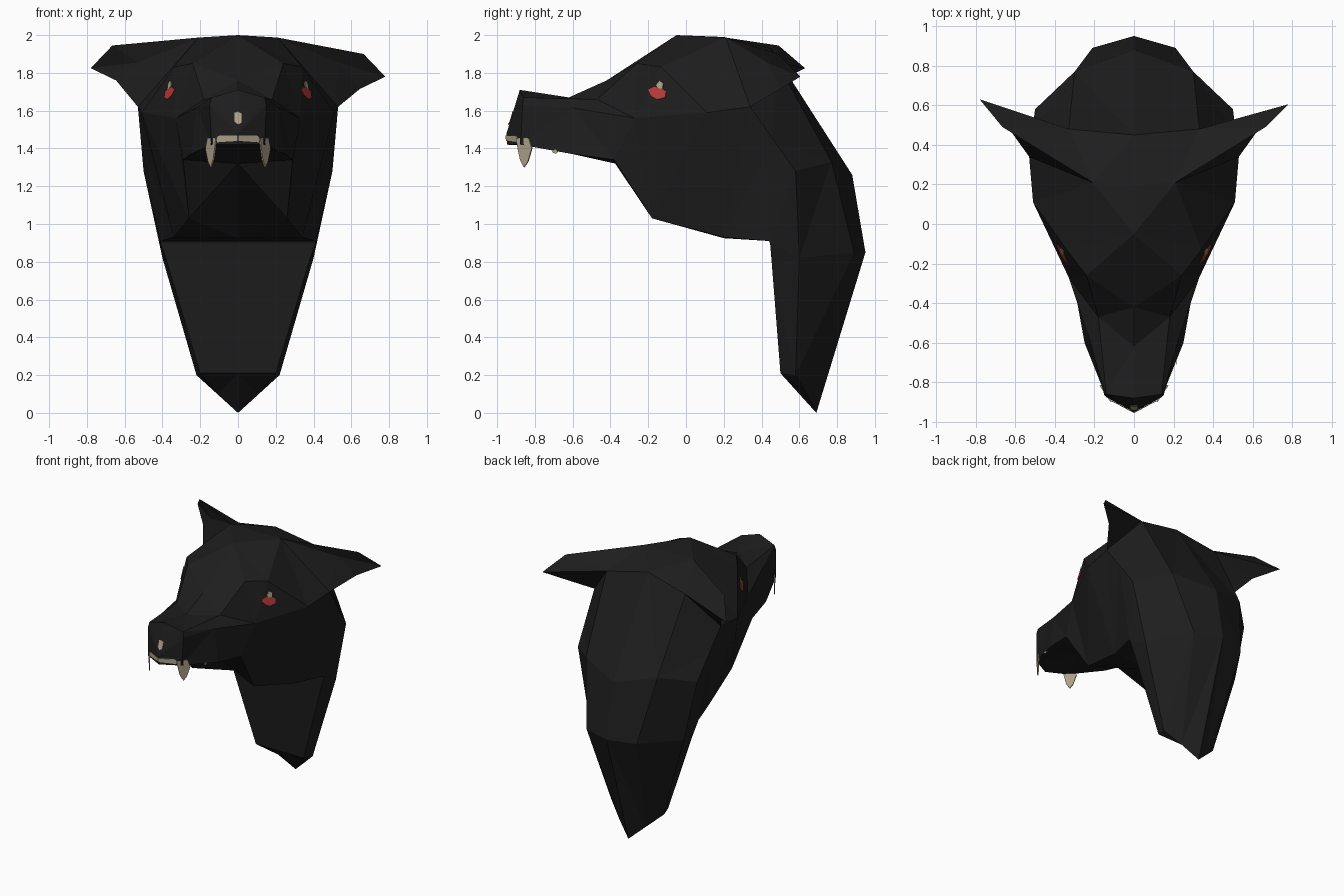
import bpy, bmesh
from mathutils import Vector
from mathutils.bvhtree import BVHTree

if "Cube" in bpy.data.objects:
    bpy.data.objects.remove(bpy.data.objects["Cube"])


def material(name, rgb):
    m = bpy.data.materials.new(name)
    m.diffuse_color = (*rgb, 1)
    m.use_nodes = True
    m.node_tree.nodes["Principled BSDF"].inputs["Base Color"].default_value = m.diffuse_color
    return m


BLACK = material("black fur", (0.0125, 0.0125, 0.0125))
IVORY = material("ivory", (0.42, 0.36, 0.25))
RED = material("red eye", (0.5, 0.045, 0.045))


def finish(bm, name, mat):
    bmesh.ops.remove_doubles(bm, verts=bm.verts, dist=0.0005)
    bmesh.ops.triangulate(bm, faces=bm.faces)
    bmesh.ops.recalc_face_normals(bm, faces=bm.faces)
    me = bpy.data.meshes.new(name)
    bm.to_mesh(me)
    me.materials.append(mat)
    ob = bpy.data.objects.new(name, me)
    bpy.context.collection.objects.link(ob)
    return ob


# Head and neck: half rings (top centre -> side -> underside centre), nose to neck base
rings = [
    [(0, -.88, 1.71), (.14, -.86, 1.67), (.15, -.865, 1.63), (.14, -.875, 1.42), (0, -.948, 1.42)],
    [(0, -.62, 1.67), (.18, -.47, 1.66), (.22, -.60, 1.615), (.25, -.60, 1.37), (0, -.60, 1.40)],
    [(0, -.42, 1.76), (.24, -.26, 1.85), (.33, -.27, 1.56), (.29, -.38, 1.34), (0, -.375, 1.32)],
    [(0, -.05, 2.0), (.34, -.13, 1.83), (.51, .11, 1.59), (.26, -.18, 1.03), (0, -.10, 1.13)],
    [(0, .20, 1.99), (.21, .21, 1.987), (.53, .34, 1.62), (.34, .20, .93), (0, .20, .925)],
    [(0, .45, 1.93), (.33, .48, 1.86), (.515, .46, 1.45), (.41, .44, .91), (0, .44, .91)],
    [(0, .88, 1.26), (.30, .77, 1.33), (.50, .58, 1.28), (.41, .445, .90), (0, .445, .90)],
    [(0, .95, .85), (.21, .89, .85), (.40, .60, .82), (.37, .455, .78), (0, .455, .78)],
    [(0, .69, 0), (.11, .64, .1), (.22, .58, .2), (.20, .50, .21), (0, .50, .21)],
]
nose_tip = (0, -.95, 1.48)
bm = bmesh.new()
for s in (1, -1):
    grid = [[bm.verts.new((s * x, y, z)) for x, y, z in r] for r in rings]
    for a, b in zip(grid, grid[1:]):
        for i in range(4):
            bm.faces.new((a[i], a[i + 1], b[i + 1], b[i]))
    tip = bm.verts.new(nose_tip)
    for i in range(4):
        bm.faces.new((tip, grid[0][i], grid[0][i + 1]))
    bm.faces.new(grid[-1])
head = finish(bm, "head_and_neck", BLACK)
skin = BVHTree.FromPolygons([v.co for v in head.data.vertices],
                            [p.vertices[:] for p in head.data.polygons])

# Ears: folded wedges growing out of the skull, the left one set slightly higher
# points: 0 front root, 1 top corner, 2 tip, 3 lower edge, 4 cheek root, 5 back root, 6 inner fold
EAR_FACES = [(0, 6, 2, 1), (6, 3, 2), (0, 4, 6), (6, 4, 3), (0, 1, 5), (5, 1, 2), (5, 2, 3), (5, 3, 4), (0, 5, 4)]
for side, s, dz, dy in (("right", 1, 0, 0), ("left", -1, .045, .025)):
    pts = [(.21, .21, 1.987), (.665, .49, 1.90 + dz), (.78, .605 + dy, 1.78 + dz), (.645, .50, 1.715 + dz),
           (.53, .34, 1.62), (.33, .48, 1.86), (.53, .43, 1.855)]
    bm = bmesh.new()
    vs = [bm.verts.new((s * x, y, z)) for x, y, z in pts]
    for f in EAR_FACES:
        bm.faces.new([vs[i] for i in f])
    finish(bm, side + "_ear", BLACK)


def plate(name, pts, mat, thickness=0.004):
    bm = bmesh.new()
    bm.faces.new([bm.verts.new(p) for p in pts])
    ob = finish(bm, name, mat)
    mod = ob.modifiers.new("plate", 'SOLIDIFY')
    mod.thickness, mod.offset = thickness, 0


def decal(name, pts, origin, direction, lift, mat):
    """Thin plate dropped onto the skin: each point is cast onto the head."""
    d = Vector(direction)
    hits = [skin.ray_cast(Vector(origin(p)), d)[0] for p in pts]
    plate(name, [h - d * lift for h in hits if h], mat)


# Eyes and their highlights, in side-view (y, z)
eye = [(-.20, 1.71), (-.17, 1.725), (-.13, 1.72), (-.105, 1.70), (-.11, 1.67), (-.15, 1.66), (-.185, 1.68)]
glint = [(-.16, 1.735), (-.14, 1.76), (-.12, 1.745), (-.125, 1.715), (-.15, 1.72)]
for side, s in (("right", 1), ("left", -1)):
    cast = lambda p, s=s: (s * 2, p[0], p[1])
    decal(side + "_eye", eye, cast, (-s, 0, 0), .005, RED)
    decal(side + "_eye_glint", glint, cast, (-s, 0, 0), .006, IVORY)

# Pale mark on the nose, in front-view (x, z)
from_front = lambda p: (p[0], -2, p[1])
mark = [(-.02, 1.59), (0, 1.597), (.02, 1.585), (.02, 1.535), (0, 1.525), (-.02, 1.54)]
decal("nose_mark", mark, from_front, (0, 1, 0), .006, IVORY)

for side, s in (("right", 1), ("left", -1)):
    # Front teeth: a strip on each half of the muzzle tip
    strip = [(s * .001, 1.44), (s * .001, 1.468), (s * .10, 1.468), (s * .115, 1.455), (s * .11, 1.432)]
    decal(side + "_front_teeth", strip, from_front, (0, 1, 0), .004, IVORY)
    # Fangs: flat blades set diagonally under the lip; (t along the blade, z)
    a, b = Vector((s * .115, -.898, 0)), Vector((s * .17, -.815, 0))
    blade = [(0, 1.455), (.8, 1.455), (1, 1.40), (.75, 1.33), (.5, 1.30), (.25, 1.34), (.1, 1.40)]
    plate(side + "_fang", [a.lerp(b, t) + Vector((0, 0, z)) for t, z in blade], IVORY, 0.008)

# Small side tooth peeking out under the lip
plate("back_tooth", [(.213, y, z) for y, z in ((-.71, 1.382), (-.695, 1.395), (-.67, 1.388), (-.69, 1.372))], IVORY)
